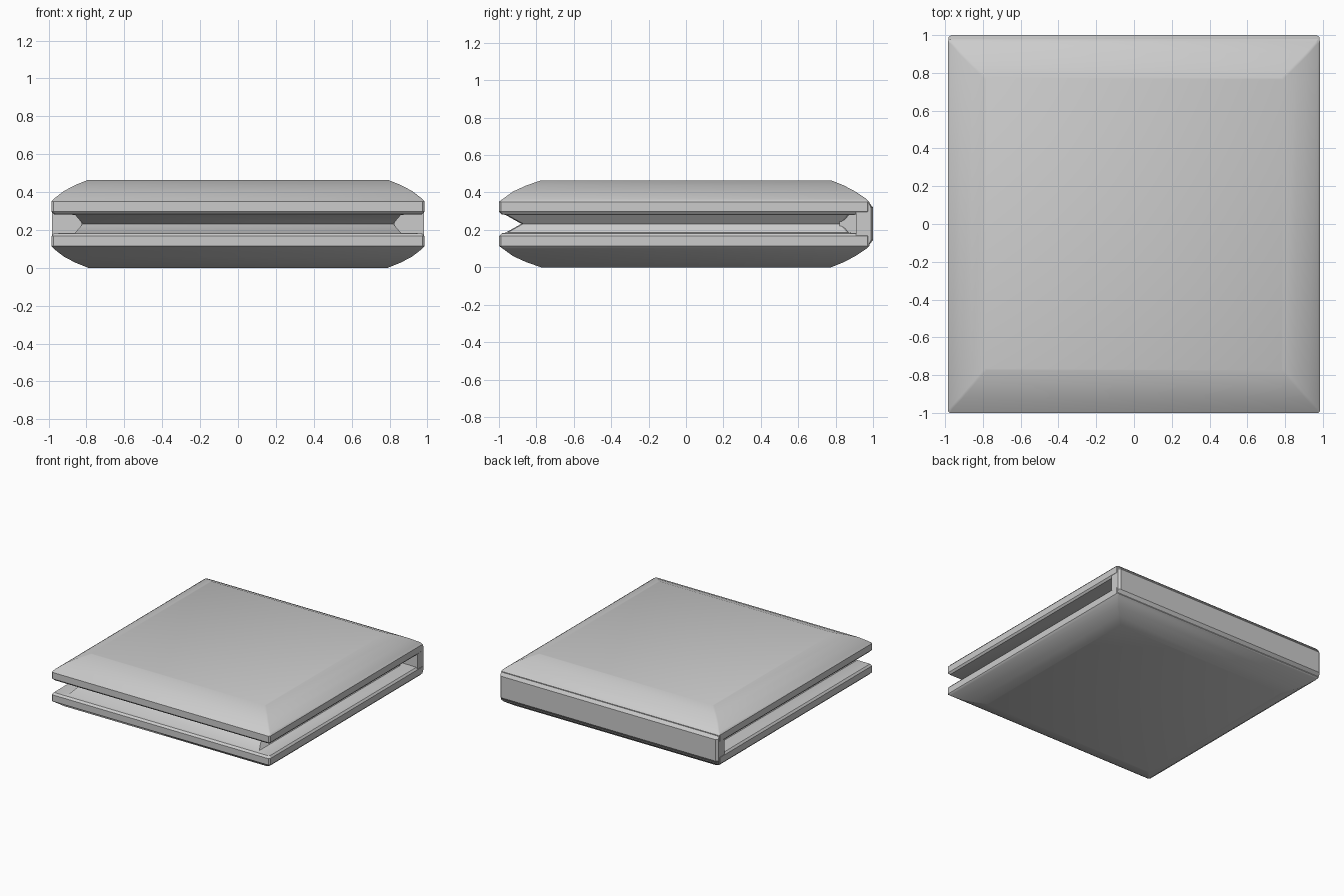
import bpy, bmesh

if "Cube" in bpy.data.objects:
    bpy.data.objects.remove(bpy.data.objects["Cube"])

MID = 0.2325  # height of the fold plane


def finish(name, bm, angle=0.52):
    bmesh.ops.recalc_face_normals(bm, faces=bm.faces)
    mesh = bpy.data.meshes.new(name)
    bm.to_mesh(mesh)
    bm.free()
    ob = bpy.data.objects.new(name, mesh)
    bpy.context.collection.objects.link(ob)
    bpy.ops.object.select_all(action='DESELECT')
    ob.select_set(True)
    bpy.context.view_layer.objects.active = ob
    bpy.ops.object.shade_smooth_by_angle(angle=angle)
    return ob


def ring(bm, x, front, back, z, c=0.01):
    # rectangle with small cut corners
    pts = [(x, front + c), (x, back - c), (x - c, back), (-x + c, back),
           (-x, back - c), (-x, front + c), (-x + c, front), (x - c, front)]
    return [bm.verts.new((px, py, z)) for px, py in pts]


def loft(name, levels):
    bm = bmesh.new()
    rings = [ring(bm, *lv) for lv in levels]
    for a, b in zip(rings, rings[1:]):
        for i in range(8):
            j = (i + 1) % 8
            bm.faces.new((a[i], a[j], b[j], b[i]))
    bm.faces.new(rings[0])
    bm.faces.new(rings[-1])
    return finish(name, bm)


# Two pads: half width, front y, back y, height; mirrored about the fold plane
upper = [
    (0.79, -0.775, 0.775, 0.465),
    (0.86, -0.855, 0.845, 0.437),
    (0.92, -0.925, 0.905, 0.405),
    (0.972, -0.98, 0.965, 0.365),
    (0.985, -1.0, 0.98, 0.35),
    (0.985, -1.0, 0.98, 0.298),
    (0.972, -0.985, 0.97, 0.283),
    (0.86, -0.965, 0.87, 0.28),
]
lower = [(x, f, b, 2 * MID - z) for x, f, b, z in reversed(upper)]
loft("folded_pads", upper + [(0.82, -0.88, 0.83, MID)] + lower)

# Back spine joining both pads, extruded across the width
profile = [(0.91, 0.115), (0.975, 0.115), (1.0, 0.145),
           (1.0, 0.32), (0.975, 0.35), (0.91, 0.35)]
bm = bmesh.new()
sections = [[bm.verts.new((x, y - dy if y > 0.99 else y, z)) for y, z in profile]
            for x, dy in ((-0.983, 0.012), (-0.968, 0), (0.968, 0), (0.983, 0.012))]
for a, b in zip(sections, sections[1:]):
    for i in range(6):
        j = (i + 1) % 6
        bm.faces.new((a[i], a[j], b[j], b[i]))
bm.faces.new(sections[0])
bm.faces.new(sections[-1])
finish("back_spine", bm)

# Filler between the pads and the spine
bm = bmesh.new()
bmesh.ops.create_cube(bm, size=1)
for v in bm.verts:
    v.co = (v.co.x * 1.66, 0.87 + v.co.y * 0.1, MID + v.co.z * 0.11)
finish("hinge_core", bm)
